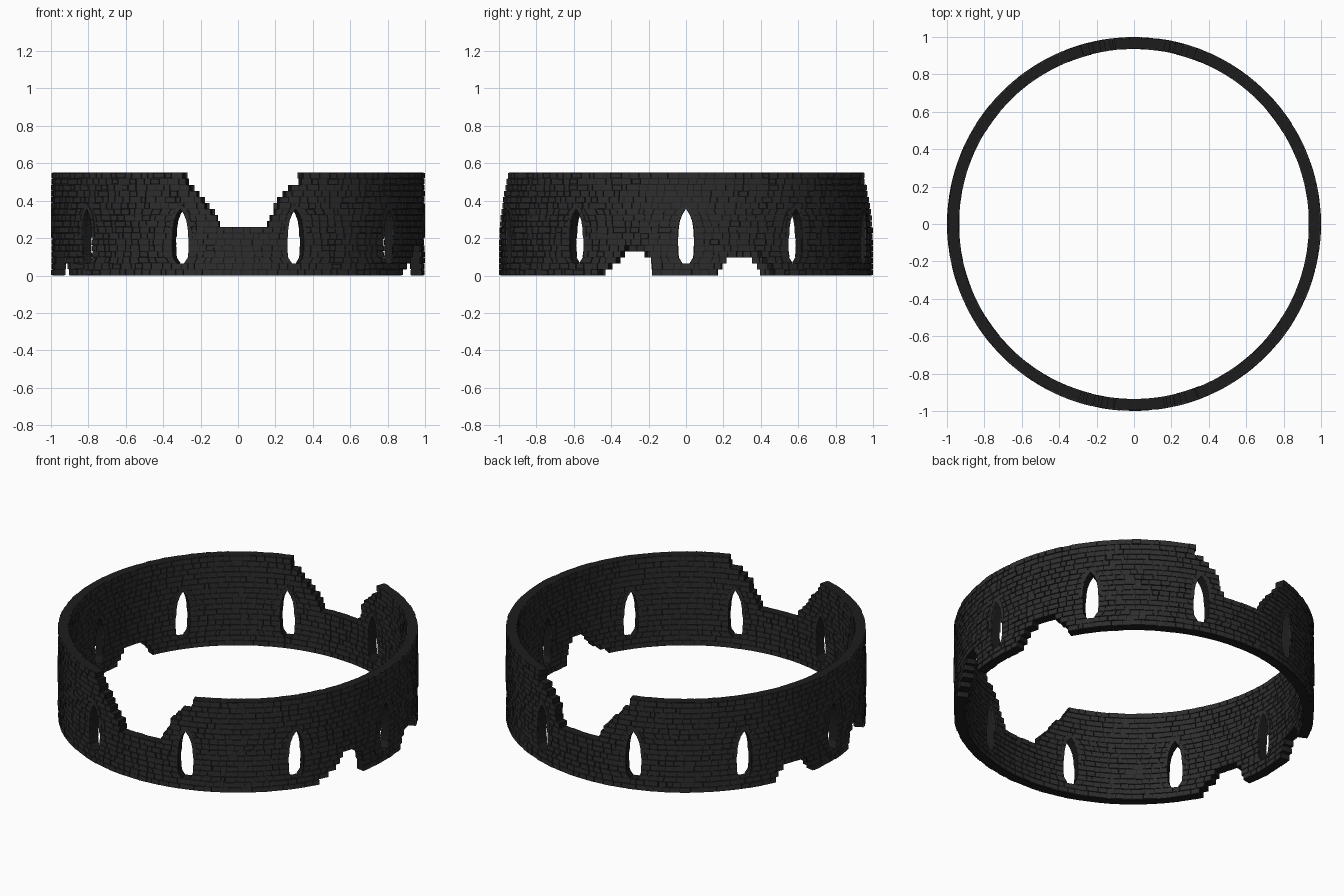
import bpy, math, random

if "Cube" in bpy.data.objects:
    bpy.data.objects.remove(bpy.data.objects["Cube"])
random.seed(4)

R_OUT, R_IN, HEIGHT, ROWS = 0.998, 0.937, 0.55, 17
STEP = HEIGHT / ROWS


def material(name, v):
    m = bpy.data.materials.new(name)
    m.diffuse_color = (v, v, v, 1)
    m.use_nodes = True
    m.node_tree.nodes["Principled BSDF"].inputs["Base Color"].default_value = m.diffuse_color
    return m


stone_mat = material("dark stone", 0.027)
mortar_mat = material("black mortar", 0.012)

# Openings: rows of (height, start angle, end angle), degrees from the front
notch = [(.25, -2, 6), (.275, -6, 10), (.35, -8.5, 11.5), (.41, -11.5, 13.5),
         (.47, -15, 17), (.5, -16.5, 19.5), (.56, -17, 21)]
broken = [
    notch,
    [(z, 180 - b, 180 - a) for z, a, b in notch],
    [(0, 61.5, 80), (.03, 63, 80), (.07, 67, 80), (.1, 69, 79), (.16, 72, 77)],
    [(0, -80, -61.5), (.03, -80, -63), (.07, -80, -66), (.13, -77, -70)],
    [(0, 100, 119), (.06, 101, 117), (.09, 103, 115), (.13, 107, 113)],
    [(0, -116, -100), (.06, -114, -101), (.1, -111, -103)],
]
# Window half width (degrees) by height
window_shape = [(.064, 1.1), (.097, 2.3), (.13, 2.5), (.2, 2.55), (.25, 2.4),
                (.29, 2.0), (.324, 1.25), (.357, 0.0)]
window_angles = [-162 + 36 * k for k in range(10)]
windows = [[(z, c - w, c + w) for z, w in window_shape] for c in window_angles]


def span(shape, z):
    """Start and end angle of an opening at height z."""
    z = min(max(z, shape[0][0]), shape[-1][0])
    for p, q in zip(shape, shape[1:]):
        if z <= q[0]:
            f = (z - p[0]) / (q[0] - p[0])
            return p[1] + (q[1] - p[1]) * f, p[2] + (q[2] - p[2]) * f


class Blocks:
    """Collects six-sided blocks into one mesh."""
    def __init__(self):
        self.v, self.f = [], []

    def add(self, corners, r0, r1):
        # corners: four (angle, z), counter-clockwise seen from outside
        n = len(self.v)
        for r in (r0, r1):
            for t, z in corners:
                a = math.radians(t)
                self.v.append((r * math.sin(a), -r * math.cos(a), z))
        self.f += [(n + 3, n + 2, n + 1, n), (n + 4, n + 5, n + 6, n + 7)]
        for i in range(4):
            j = (i + 1) % 4
            self.f.append((n + i, n + j, n + 4 + j, n + 4 + i))

    def build(self, name, mat):
        me = bpy.data.meshes.new(name)
        me.from_pydata(self.v, [], self.f)
        me.materials.append(mat)
        ob = bpy.data.objects.new(name, me)
        bpy.context.collection.objects.link(ob)


stones, mortar, arches = Blocks(), Blocks(), Blocks()


def lay_run(a0, a1, b0, b1, z0, z1):
    """Bricks from start (a0 low, a1 high) to end (b0 low, b1 high)."""
    length = (b0 + b1 - a0 - a1) / 2
    n = max(1, round(length / 2.9))
    cuts = [0] + [(i + random.uniform(-.3, .3)) / n for i in range(1, n)] + [1]
    for f, g in zip(cuts, cuts[1:]):
        lo = [a0 + (b0 - a0) * f, a1 + (b1 - a1) * f]
        hi = [a0 + (b0 - a0) * g, a1 + (b1 - a1) * g]
        mortar.add([(lo[0], z0), (hi[0], z0), (hi[1], z1), (lo[1], z1)],
                   R_IN + .005, R_OUT - .006)
        e, h = .14, .002
        zl = z0 + h + random.uniform(0, .0015)
        zh = z1 - h + random.uniform(0, .0015)
        stones.add([(lo[0] + e, zl), (hi[0] - e, zl),
                    (hi[1] - e, zh), (lo[1] + e, zh)],
                   R_IN + random.uniform(-.002, .002),
                   R_OUT + random.uniform(-.003, .002))


# Wall courses, interrupted by windows and broken areas
for row in range(ROWS):
    z0, z1 = row * STEP, (row + 1) * STEP
    zm = (z0 + z1) / 2
    gaps = []
    for s in broken:
        if s[0][0] <= zm <= s[-1][0]:
            a, b = span(s, zm)
            a += random.uniform(-.7, .7)
            b += random.uniform(-.7, .7)
            gaps.append((a, a, b, b))
    for s in windows:
        if s[0][0] <= zm <= s[-1][0]:
            (a0, b0), (a1, b1) = span(s, z0), span(s, z1)
            gaps.append((a0, a1, b0, b1))
    gaps.sort()
    for g, nxt in zip(gaps, gaps[1:] + [tuple(v + 360 for v in gaps[0])]):
        lay_run(g[2], g[3], nxt[0], nxt[1], z0, z1)

# Arch stones around the window heads
for c in window_angles:
    head = [p for p in window_shape if p[0] >= .2]
    outer = [(.2 + (z - .2) * 1.17, w * 1.2 + .75 * (w > 0)) for z, w in head]
    for i in range(len(head) - 1):
        (z0, w0), (z1, w1) = head[i], head[i + 1]
        (y0, v0), (y1, v1) = outer[i], outer[i + 1]
        y0 += .002
        z0 += .002
        arches.add([(c + w0, z0), (c + v0, y0), (c + v1, y1), (c + w1, z1)],
                   R_IN - .003, R_OUT + .002)
        arches.add([(c - v0, y0), (c - w0, z0), (c - w1, z1), (c - v1, y1)],
                   R_IN - .003, R_OUT + .002)

stones.build("wall_stones", stone_mat)
mortar.build("wall_mortar", mortar_mat)
arches.build("window_arches", stone_mat)
